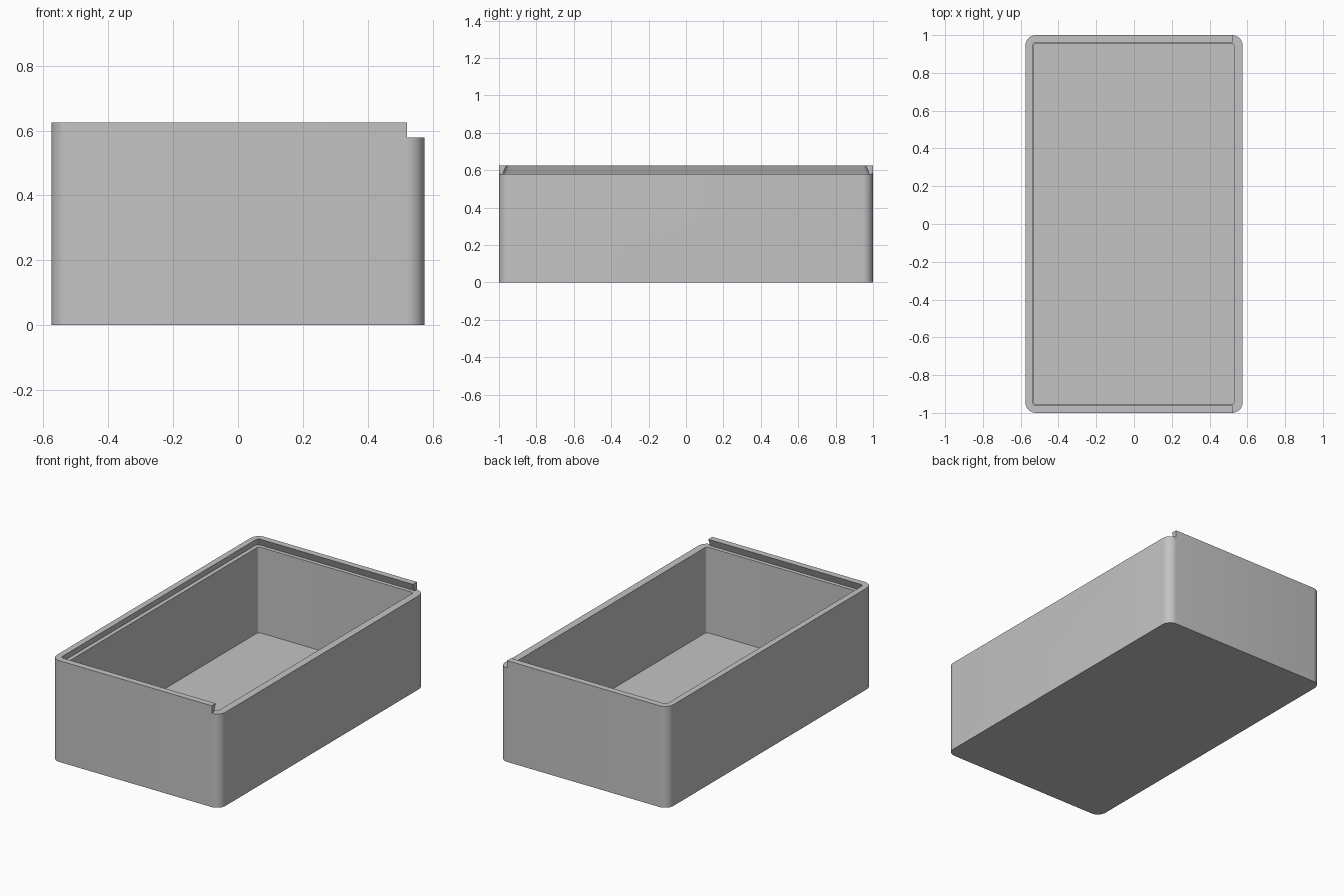
import bpy
import bmesh
import math

cube = bpy.data.objects.get("Cube")
if cube:
    bpy.data.objects.remove(cube, do_unlink=True)

HALF_X, HALF_Y, HEIGHT = 0.575, 1.0, 0.625
LEDGE, FLOOR, LIP_END = 0.578, 0.05, 0.523

grey = bpy.data.materials.new("plain grey")
grey.use_nodes = True
colour = (0.55, 0.55, 0.55, 1)
grey.diffuse_color = colour
grey.node_tree.nodes["Principled BSDF"].inputs["Base Color"].default_value = colour


def rounded_ring(bm, x0, x1, y, z, radius, steps=8):
    """Rounded rectangle from x0 to x1 and -y to y, counter-clockwise."""
    corners = [(x1, y), (x0, y), (x0, -y), (x1, -y)]
    ring = []
    for i, (cx, cy) in enumerate(corners):
        ox = cx - math.copysign(radius, cx)
        oy = cy - math.copysign(radius, cy)
        for s in range(steps + 1):
            a = math.pi / 2 * (i + s / steps)
            ring.append(bm.verts.new((ox + radius * math.cos(a),
                                      oy + radius * math.sin(a), z)))
    return ring


def loft(name, lower, upper):
    """Closed solid between two rounded rectangles."""
    bm = bmesh.new()
    a, b = rounded_ring(bm, *lower), rounded_ring(bm, *upper)
    bm.faces.new(a[::-1])
    bm.faces.new(b)
    for i in range(len(a)):
        j = (i + 1) % len(a)
        bm.faces.new((a[i], a[j], b[j], b[i]))
    mesh = bpy.data.meshes.new(name)
    bm.to_mesh(mesh)
    bm.free()
    mesh.materials.append(grey)
    obj = bpy.data.objects.new(name, mesh)
    bpy.context.collection.objects.link(obj)
    return obj


# Outer body
box = loft("open_box", (-HALF_X, HALF_X, HALF_Y, 0, 0.056),
           (-HALF_X, HALF_X, HALF_Y, HEIGHT, 0.056))

# Inner cavity, dovetail lid groove, and open end where the lid slides in
cavity = loft("cavity_cutter", (-0.53, 0.53, 0.956, FLOOR, 0.015),
              (-0.53, 0.53, 0.956, 0.8, 0.015))
groove = loft("groove_cutter", (-0.555, 0.7, 0.98, LEDGE, 0.02),
              (-0.521, 0.7, 0.942, LEDGE + 0.094, 0.02))
open_end = loft("open_end_cutter", (LIP_END, 0.8, 1.2, LEDGE, 0.001),
                (LIP_END, 0.8, 1.2, 0.8, 0.001))

bpy.ops.object.select_all(action="DESELECT")
box.select_set(True)
bpy.context.view_layer.objects.active = box
for cutter in (cavity, groove, open_end):
    cutter.hide_render = True
    mod = box.modifiers.new(cutter.name, "BOOLEAN")
    mod.operation = "DIFFERENCE"
    mod.solver = "EXACT"
    mod.object = cutter
    bpy.ops.object.modifier_apply(modifier=mod.name)
    bpy.data.objects.remove(cutter, do_unlink=True)

bpy.ops.object.shade_smooth_by_angle(angle=math.radians(25))
